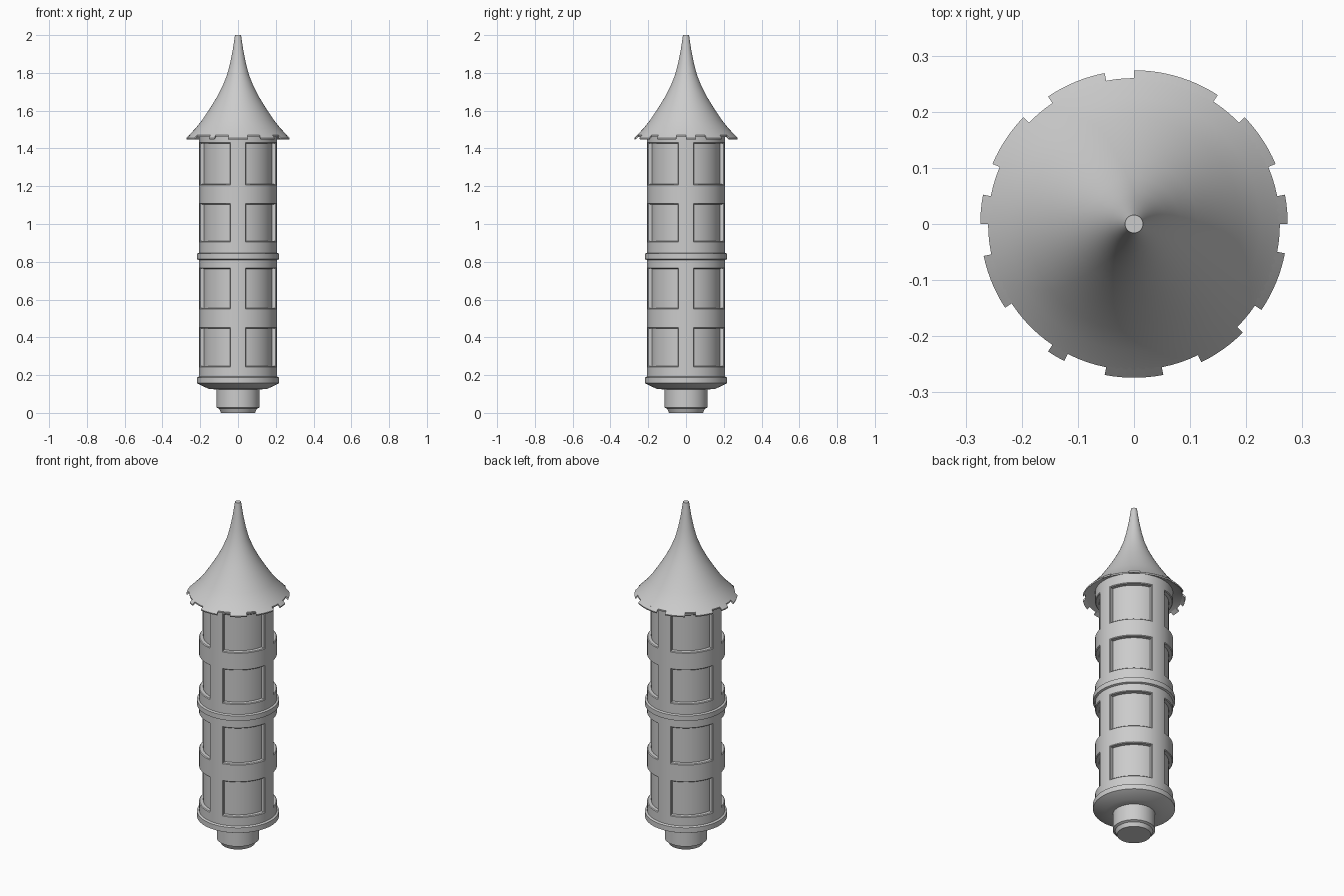
import bpy, bmesh, math

cube = bpy.data.objects.get("Cube")
if cube:
    bpy.data.objects.remove(cube, do_unlink=True)

SEGMENTS = 96


def make_material(name, value):
    mat = bpy.data.materials.new(name)
    mat.use_nodes = True
    color = (value, value, value, 1)
    mat.diffuse_color = color
    mat.node_tree.nodes["Principled BSDF"].inputs["Base Color"].default_value = color
    return mat


stone = make_material("light grey", 0.6)


def revolve(bm, profile, start=0, end=360, closed=False):
    """Sweep an (r, z) profile around z; partial sweeps get end caps."""
    full = end - start >= 360
    steps = SEGMENTS if full else max(2, round((end - start) / 3))
    rings = []
    for i in range(steps if full else steps + 1):
        a = math.radians(start + (end - start) * i / steps)
        rings.append([bm.verts.new((r * math.cos(a), r * math.sin(a), z)) for r, z in profile])
    n = len(profile)
    for i in range(steps):
        a, b = rings[i], rings[(i + 1) % len(rings)]
        for j in range(n if closed else n - 1):
            k = (j + 1) % n
            bm.faces.new((a[j], b[j], b[k], a[k]))
    if not full:
        bm.faces.new(rings[0])
        bm.faces.new(rings[-1])
    elif not closed:
        bm.faces.new([ring[0] for ring in rings])
        bm.faces.new([ring[-1] for ring in rings])
    bmesh.ops.recalc_face_normals(bm, faces=bm.faces)


def finish(name, bm):
    mesh = bpy.data.meshes.new(name)
    bm.to_mesh(mesh)
    bm.free()
    obj = bpy.data.objects.new(name, mesh)
    bpy.context.collection.objects.link(obj)
    mesh.materials.append(stone)
    bpy.ops.object.select_all(action="DESELECT")
    obj.select_set(True)
    bpy.context.view_layer.objects.active = obj
    bpy.ops.object.shade_smooth_by_angle(angle=math.radians(30))
    return obj


# Tower: foot, flared base, flange, wall and middle ring in one profile
WALL, RING = 0.207, 0.218
windows = [(0.243, 0.452), (0.55, 0.768), (0.905, 1.109), (1.206, 1.431)]
profile = [(0.09, 0), (0.1, 0.022), (0.113, 0.028), (0.113, 0.124), (0.155, 0.127),
           (0.21, 0.153), (RING, 0.157), (RING, 0.187), (WALL, 0.192)]
for i, (low, high) in enumerate(windows):
    if i == 2:
        profile += [(WALL, 0.81), (RING, 0.814), (RING, 0.843), (WALL, 0.847)]
    profile += [(WALL, low), (WALL, high)]
profile.append((WALL, 1.49))

bm = bmesh.new()
revolve(bm, profile)

# Recessed windows: four around, between posts centred on the axes
POST_HALF = 11.25
panes = []
for f in bm.faces:
    c = f.calc_center_median()
    angle = math.degrees(math.atan2(c.y, c.x)) % 90
    if POST_HALF < angle < 90 - POST_HALF and any(lo < c.z < hi for lo, hi in windows):
        panes.append(f)
for thickness, depth in ((0.004, -0.004), (0.001, -0.018)):
    bmesh.ops.inset_region(bm, faces=panes, thickness=thickness, depth=depth,
                           use_even_offset=True, use_boundary=True)
finish("tower_wall", bm)

# Roof: concave spire as a thin shell with an open underside
bm = bmesh.new()
revolve(bm, [(0.016, 2.0), (0.028, 1.92), (0.042, 1.85), (0.058, 1.79), (0.082, 1.73),
             (0.113, 1.67), (0.15, 1.61), (0.19, 1.55), (0.225, 1.506), (0.26, 1.47),
             (0.259, 1.461), (0.2, 1.49)])
finish("spire_roof", bm)

# Ragged shingle tabs along the eave (start and end angle of each)
tabs = [(0, 11), (23, 44), (57, 90), (101, 124), (136, 157), (169, 180), (192, 213),
        (236, 243), (259, 281), (296, 315), (326, 349)]
bm = bmesh.new()
for start, end in tabs:
    revolve(bm, [(0.255, 1.475), (0.274, 1.456), (0.272, 1.448), (0.255, 1.463)],
            start, end, closed=True)
finish("eave_tabs", bm)
